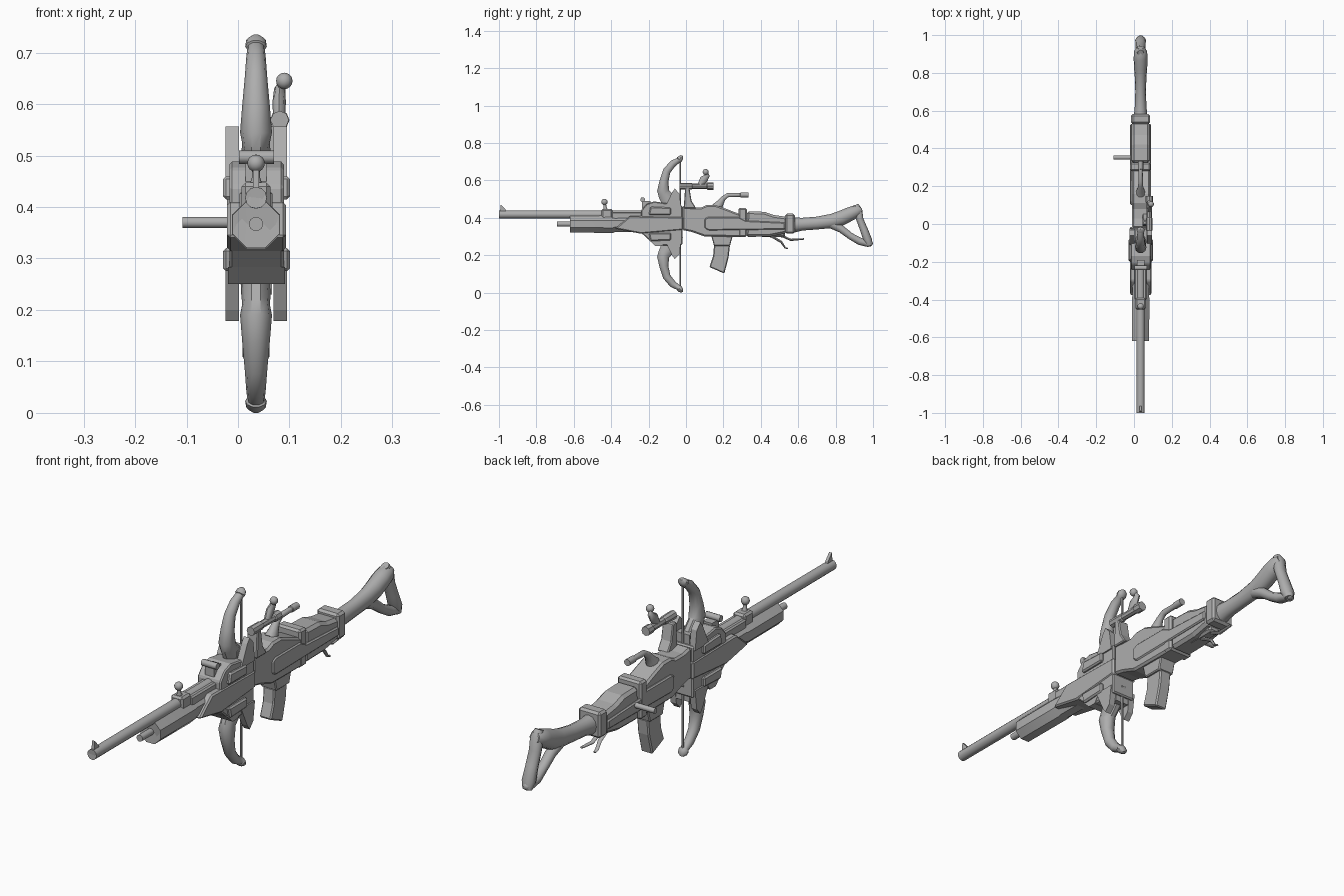
import bpy, bmesh, math
from mathutils import Vector

CX = 0.035      # x of the weapon's centre plane
MIRROR_Z = 0.735  # lower bow parts sit at MIRROR_Z - z

grey = bpy.data.materials.new("gunmetal_grey")
grey.diffuse_color = (0.42, 0.42, 0.42, 1)


def finish(name, bm, smooth=0, bevel=0):
    bmesh.ops.recalc_face_normals(bm, faces=bm.faces)
    me = bpy.data.meshes.new(name)
    bm.to_mesh(me)
    bm.free()
    ob = bpy.data.objects.new(name, me)
    bpy.context.collection.objects.link(ob)
    me.materials.append(grey)
    if bevel:
        m = ob.modifiers.new("bevel", 'BEVEL')
        m.width, m.segments, m.limit_method = bevel, 1, 'ANGLE'
    if smooth:
        bpy.ops.object.select_all(action='DESELECT')
        ob.select_set(True)
        bpy.context.view_layer.objects.active = ob
        bpy.ops.object.shade_smooth_by_angle(angle=math.radians(smooth))
    return ob


def plate(name, pts, x0, x1, bevel=0.0):
    """Side outline of (y, z) points, extruded from x0 to x1."""
    bm = bmesh.new()
    f = bm.faces.new([bm.verts.new((x0, y, z)) for y, z in pts])
    ext = bmesh.ops.extrude_face_region(bm, geom=[f])
    for v in ext["geom"]:
        if isinstance(v, bmesh.types.BMVert):
            v.co.x = x1
    return finish(name, bm, bevel=bevel)


def box(name, x, y, z, bevel=0.0):
    return plate(name, [(y[0], z[0]), (y[1], z[0]), (y[1], z[1]), (y[0], z[1])], x[0], x[1], bevel)


def tube(name, path, sides=12, smooth=50, turn=0.0):
    """Sweep of elliptical rings; each station is (x, y, z, half width, half depth)."""
    bm = bmesh.new()
    pts = [Vector(p[:3]) for p in path]
    rings = []
    for i, p in enumerate(path):
        t = pts[min(i + 1, len(pts) - 1)] - pts[max(i - 1, 0)]
        if t.length < 1e-6:
            t = pts[-1] - pts[0]
        t.normalize()
        ref = Vector((0, 0, 1)) if abs(t.x) > 0.8 else Vector((1, 0, 0))
        u = (ref - t * ref.dot(t)).normalized()
        w = t.cross(u)
        rx, rd = p[3], p[4] if len(p) > 4 else p[3]
        rings.append([bm.verts.new(pts[i] + u * rx * math.cos(a) + w * rd * math.sin(a))
                      for a in (turn + math.tau * k / sides for k in range(sides))])
    for a, b in zip(rings, rings[1:]):
        for k in range(sides):
            n = (k + 1) % sides
            bm.faces.new((a[k], a[n], b[n], b[k]))
    bm.faces.new(rings[0])
    bm.faces.new(rings[-1])
    return finish(name, bm, smooth)


def ball(name, x, y, z, r):
    bm = bmesh.new()
    bmesh.ops.create_uvsphere(bm, u_segments=12, v_segments=8, radius=r)
    bmesh.ops.translate(bm, verts=bm.verts, vec=(x, y, z))
    return finish(name, bm, 60)


def both(pts):
    """Outline and its copy flipped for the lower side."""
    return (("upper", pts), ("lower", [(y, MIRROR_Z - z) for y, z in pts]))


# Barrel with hollow muzzle and front sight
tube("barrel", [(CX, -0.94, .418, .012), (CX, -0.998, .418, .014), (CX, -1, .418, .021),
                (CX, -0.96, .418, .021), (CX, -0.2, .418, .022)], 12)
plate("front_sight", [(-0.995, .43), (-0.96, .43), (-0.965, .445), (-0.99, .472)], CX - .006, CX + .006)

# Fore-end with recessed mouth and inner tube
tube("fore_end", [(CX, -.59, .366, .028), (CX, -.615, .366, .036), (CX, -.62, .366, .049),
                  (CX, -.39, .366, .05), (CX, -.38, .368, .047), (CX, -.22, .368, .05)], 8, 30, math.pi / 8)
tube("inner_tube", [(CX, -.66, .367, .006), (CX, -.69, .367, .009), (CX, -.69, .367, .014),
                    (CX, -.58, .367, .014)][1:], 10)
box("fore_rail", (CX - .032, CX + .032), (-.4, -.2), (.39, .432), .006)

# Barrel clamp with ball sight
box("barrel_clamp", (CX - .028, CX + .028), (-.452, -.392), (.395, .448), .008)
tube("clamp_post", [(CX, -.43, .44, .014), (CX, -.433, .457, .008), (CX, -.435, .48, .007)], 8)
ball("clamp_ball", CX, -.436, .485, .017)

# Front housing that holds the bow
plate("front_housing", [(-.24, .44), (-.21, .475), (-.17, .488), (-.02, .465), (-.02, .255), (-.15, .25),
                        (-.19, .275), (-.24, .32)], CX - .052, CX + .054, .005)
plate("housing_belly", [(-.2, .283), (-.165, .25), (-.13, .25), (-.1, .29)], CX - .054, CX + .056)
plate("housing_cheek", [(-.38, .342), (-.24, .315), (-.015, .335), (-.015, .405), (-.3, .41)],
      CX - .056, CX + .058, .006)
for side, pts in both([(-.2, .415), (-.08, .415), (-.08, .455), (-.19, .46)]):
    plate(side + "_housing_clamp", pts, CX - .064, CX + .066, .006)
tube("cross_roller", [(.002, -.232, .497, .013), (.07, -.232, .497, .013)], 10)
box("roller_bracket", (CX - .02, CX + .02), (-.235, -.19), (.45, .49))

# Bow limbs, limb roots, side plates and string
limb = [(-.06, .42, .029, .05), (-.085, .48, .030, .045), (-.115, .525, .027, .036), (-.122, .545, .031, .034),
        (-.118, .595, .027, .025), (-.103, .65, .022, .022), (-.07, .69, .019, .020), (-.04, .708, .017, .015),
        (-.036, .712, .021, .018), (-.026, .724, .019, .014), (-.022, .733, .007, .006)]
for side, flip in (("upper", False), ("lower", True)):
    tube(side + "_bow_limb", [(CX, y, MIRROR_Z - z if flip else z, a, b) for y, z, a, b in limb], 10, 40)
for side, pts in both([(-.115, .45), (-.075, .535), (-.06, .556), (-.036, .53), (-.025, .45)]):
    for label, x in (("left", -.024), ("right", .069)):
        plate(f"{side}_{label}_limb_plate", pts, x, x + .026)
    box(side + "_limb_root", (.006, .066), (-.1, -.03), sorted((pts[0][1], pts[1][1] - .03
        if side == "upper" else pts[1][1] + .03)))
tube("bow_string", [(CX, -.03, .02, .005), (CX, -.03, .715, .005)], 6)

# Receiver body, raised sides, collars and rear section
plate("receiver", [(-.02, .465), (.03, .455), (.08, .455), (.11, .468), (.16, .468), (.21, .45), (.3, .415),
                   (.3, .298), (.1, .3), (.03, .325), (-.02, .335)], CX - .046, CX + .05, .008)
plate("side_panel", [(.1, .345), (.12, .333), (.53, .338), (.53, .375), (.32, .385), (.28, .405), (.12, .405),
                     (.1, .395)], CX - .055, CX + .055, .005)
box("front_collar", (CX - .056, CX + .052), (.28, .325), (.297, .452), .008)
plate("rear_receiver", [(.325, .435), (.42, .432), (.47, .415), (.54, .405), (.54, .318), (.45, .3), (.32, .298)],
      CX - .048, CX + .048, .012)
box("rear_collar", (CX - .05, CX + .05), (.53, .582), (.315, .422), .009)

# Cocking lever on the left side
tube("cocking_lever", [(0, .352, .37, .011), (-.108, .352, .37, .011)], 10)

# Top handle
tube("top_handle", [(CX, .165, .455, .026, .03), (CX, .18, .475, .02, .022), (CX, .2, .505, .013, .014),
                    (CX, .225, .522, .012, .012), (CX, .29, .523, .011, .011), (CX, .292, .523, .014, .014),
                    (CX, .333, .523, .014, .014)], 10)

# Offset scope with mount and ball-ended post
plate("scope_mount", [(-.012, .45), (.055, .45), (.03, .49), (.018, .56), (-.005, .56)], .045, .094, .004)
tube("scope", [(.081, -.034, .569, .018), (.081, .03, .569, .017), (.081, .034, .569, .014),
               (.081, .11, .569, .015), (.081, .114, .569, .019), (.081, .147, .569, .019)], 8, 30)
tube("scope_post", [(.08, .075, .575, .012, .014), (.08, .095, .605, .013, .022), (.081, .115, .628, .011, .012),
                    (.088, .108, .645, .007, .007)], 8)
ball("scope_post_ball", .09, .105, .645, .016)

# Magazine
plate("magazine_well", [(.135, .305), (.25, .305), (.235, .25), (.15, .25)], CX - .036, CX + .036, .004)
plate("magazine", [(.15, .255), (.235, .255), (.228, .19), (.205, .102), (.125, .137), (.145, .195)],
      CX - .026, CX + .026, .005)

# Trigger levers
tube("trigger", [(CX, .42, .32, .012, .01), (CX, .47, .295, .011, .007), (CX, .51, .27, .009, .006),
                 (CX, .53, .24, .008, .004), (CX, .545, .235, .006, .004)], 8)
tube("long_trigger", [(CX, .46, .315, .012, .01), (CX, .52, .3, .010, .006), (CX, .56, .282, .009, .006),
                      (CX, .63, .287, .006, .004)], 8)
box("trigger_base", (CX - .024, CX + .024), (.4, .53), (.298, .33), .008)

# Skeleton stock: neck, comb, butt and lower strut
tube("stock_neck", [(CX, .57, .362, .036, .042), (CX, .62, .366, .031, .034), (CX, .7, .372, .028, .034),
                    (CX, .78, .383, .031, .038), (CX, .83, .398, .035, .04), (CX, .88, .422, .037, .037),
                    (CX, .915, .437, .034, .033), (CX, .935, .445, .022, .02)], 12)
tube("stock_butt", [(CX, .905, .468, .016, .018), (CX, .918, .44, .027, .026), (CX, .93, .39, .026, .020),
                    (CX, .952, .335, .026, .022), (CX, .972, .28, .029, .024), (CX, .982, .25, .020, .016)], 10)
tube("stock_strut", [(CX, .78, .368, .026, .028), (CX, .83, .34, .022, .021), (CX, .88, .302, .021, .019),
                     (CX, .93, .274, .025, .021), (CX, .98, .258, .02, .016)], 10)
ball("butt_toe", CX, .982, .264, .0175)
